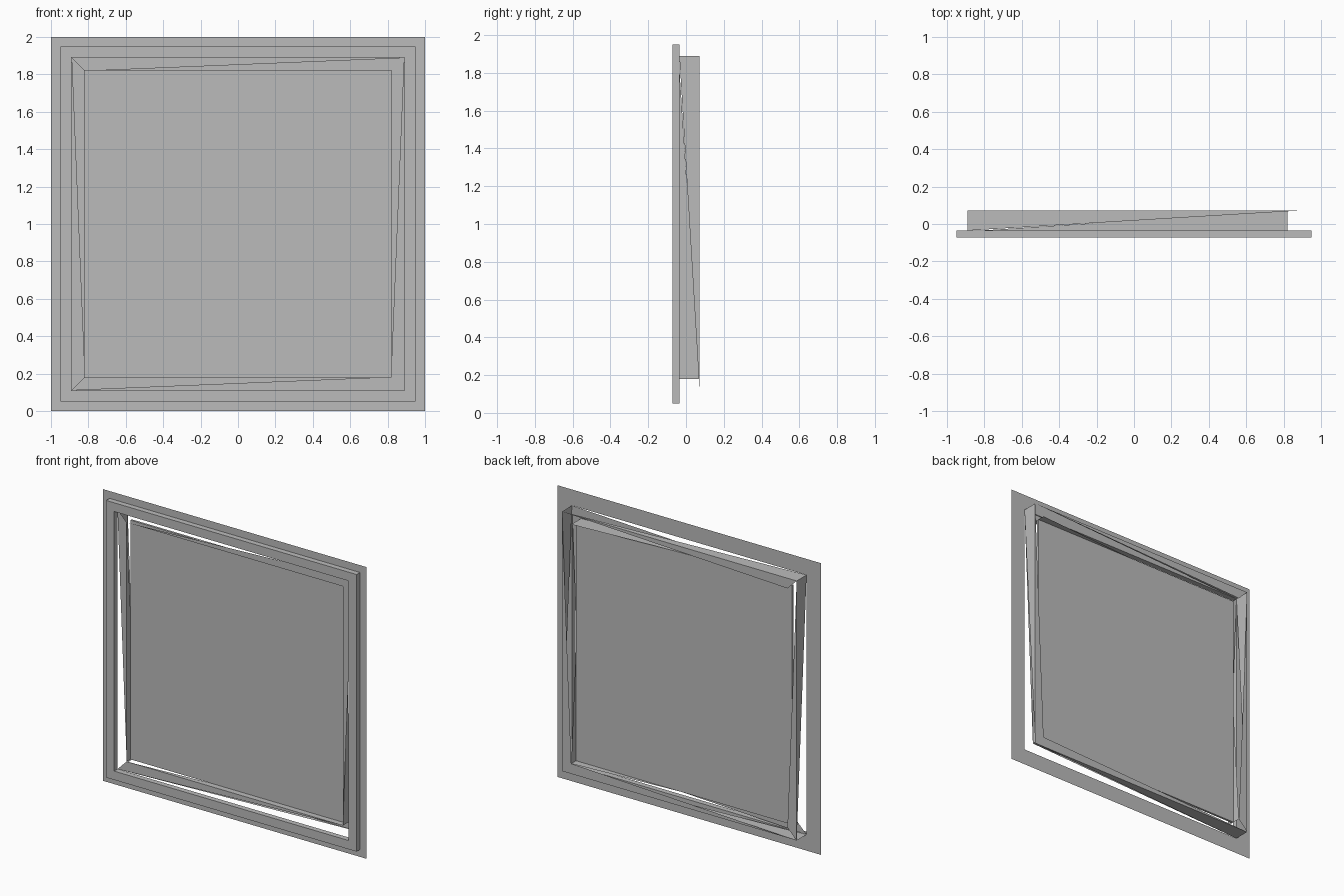
import bpy
import bmesh

cube = bpy.data.objects.get("Cube")
if cube:
    bpy.data.objects.remove(cube)

FLANGE, TRIM, OUTER, INNER = 1.0, 0.95, 0.89, 0.82   # half sizes
FRONT, WALL, BACK = -0.072, -0.035, 0.072            # depths

grey = bpy.data.materials.new("plain_grey")
grey.use_nodes = True
colour = (0.5, 0.5, 0.5, 1)
grey.diffuse_color = colour
grey.node_tree.nodes["Principled BSDF"].inputs["Base Color"].default_value = colour


def corner(half, y, sign):
    return (sign[0] * half, y, 1 + sign[1] * half)


def build(name, faces):
    bm = bmesh.new()
    for face in faces:
        bm.faces.new([bm.verts.new(p) for p in face])
    bmesh.ops.remove_doubles(bm, verts=bm.verts, dist=0.0005)
    bmesh.ops.recalc_face_normals(bm, faces=bm.faces)
    mesh = bpy.data.meshes.new(name)
    bm.to_mesh(mesh)
    bm.free()
    mesh.materials.append(grey)
    obj = bpy.data.objects.new(name, mesh)
    bpy.context.collection.objects.link(obj)
    return obj


TL, TR, BR, BL = (-1, 1), (1, 1), (1, -1), (-1, -1)
LOOP = [TL, TR, BR, BL]


def bands(profile):
    """Sweep a (half size, depth) profile round the square opening."""
    return [[corner(*p, a), corner(*p, b), corner(*q, b), corner(*q, a)]
            for p, q in zip(profile, profile[1:])
            for a, b in zip(LOOP, LOOP[1:] + LOOP[:1])]


# Thin flange against the wall, and the raised trim in front of it
build("wall_flange", bands([(FLANGE, WALL), (OUTER, WALL)]))
build("raised_trim", bands([(TRIM, WALL), (TRIM, FRONT),
                            (OUTER, FRONT), (OUTER, WALL)]))

# Open sash bars: one triangle for each side of each bar
for name, s, e in (("top_bar", TL, TR), ("bottom_bar", BL, BR),
                   ("left_bar", TR, BR), ("right_bar", TL, BL)):
    s_of, s_ob = corner(OUTER, WALL, s), corner(OUTER, BACK, s)
    e_of, e_ob = corner(OUTER, WALL, e), corner(OUTER, BACK, e)
    s_if, s_ib = corner(INNER, WALL, s), corner(INNER, BACK, s)
    e_if, e_ib = corner(INNER, WALL, e), corner(INNER, BACK, e)
    sides = [(s_of, s_ob, e_ob), (s_if, e_if, e_ib)]
    if name == "top_bar":
        sides += [(s_if, e_of, e_if), (s_ob, e_ob, s_ib)]
    else:
        sides += [(s_of, s_if, e_if), (s_ob, e_ob, e_ib)]
    build(name, sides)

# Pane set halfway into the sash
PANE_FRONT, PANE_BACK = 0.005, 0.02
build("pane", bands([(INNER, PANE_FRONT), (INNER, PANE_BACK)])
      + [[corner(INNER, y, c) for c in LOOP] for y in (PANE_FRONT, PANE_BACK)])
